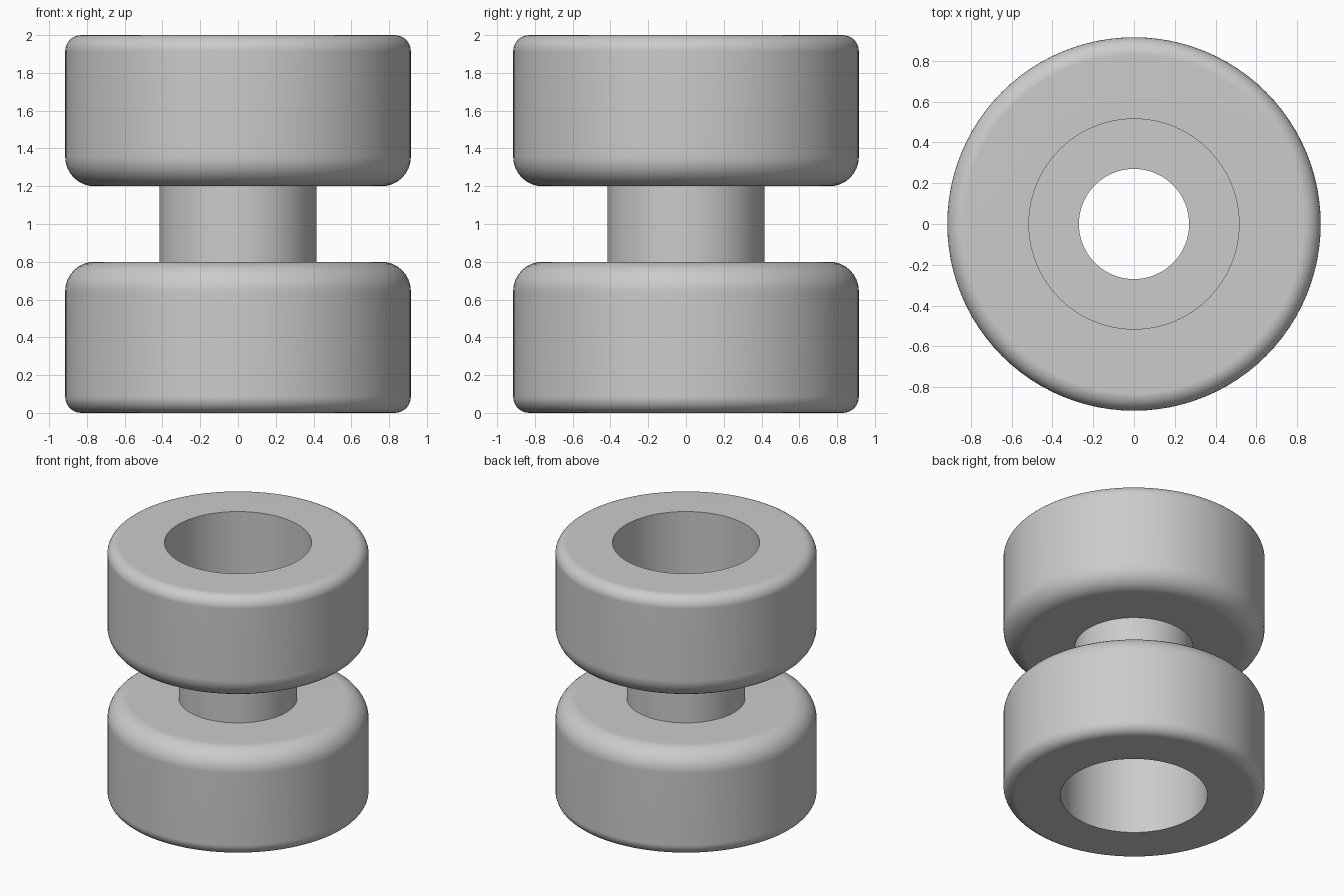
import bpy, bmesh, math
from mathutils import Vector

cube = bpy.data.objects.get("Cube")
if cube:
    bpy.data.objects.remove(cube, do_unlink=True)

WHEEL_R, HUB_R, SEAT_R, BORE_R = 0.915, 0.415, 0.515, 0.27
MID, GAP, SEAT_DEPTH = 1.0, 0.2, 0.66
INNER_FILLET, OUTER_FILLET = 0.155, 0.085
SIDES, ARC = 96, 8

grey = bpy.data.materials.new("plain_grey")
grey.use_nodes = True
colour = (0.6, 0.6, 0.6, 1)
grey.diffuse_color = colour
grey.node_tree.nodes["Principled BSDF"].inputs["Base Color"].default_value = colour


def fillet(cx, cz, radius, start):
    """Quarter arc from the start angle, counter-clockwise."""
    angles = [start + math.pi / 2 * i / ARC for i in range(ARC + 1)]
    return [(cx + radius * math.cos(a), cz + radius * math.sin(a)) for a in angles]


# Upper half of the cross-section: hub, rounded rim, bearing seat and bore
half = [(HUB_R, MID + GAP)]
half += fillet(WHEEL_R - INNER_FILLET, MID + GAP + INNER_FILLET, INNER_FILLET, -math.pi / 2)
half += fillet(WHEEL_R - OUTER_FILLET, 2 - OUTER_FILLET, OUTER_FILLET, 0)
half += [(SEAT_R, 2), (SEAT_R, 2 - SEAT_DEPTH), (BORE_R, 2 - SEAT_DEPTH)]

# Mirror it about mid height to close the loop
profile = half + [(r, 2 * MID - z) for r, z in reversed(half)]

# Revolve the section about the vertical axis
bm = bmesh.new()
verts = [bm.verts.new((r, 0, z)) for r, z in profile]
edges = [bm.edges.new((v, verts[(i + 1) % len(verts)])) for i, v in enumerate(verts)]
bmesh.ops.spin(bm, geom=verts + edges, cent=Vector(), axis=Vector((0, 0, 1)),
               angle=2 * math.pi, steps=SIDES)
bmesh.ops.remove_doubles(bm, verts=bm.verts, dist=0.0001)
bmesh.ops.recalc_face_normals(bm, faces=bm.faces)
mesh = bpy.data.meshes.new("double_roller")
bm.to_mesh(mesh)
bm.free()
mesh.materials.append(grey)

roller = bpy.data.objects.new("double_roller", mesh)
bpy.context.collection.objects.link(roller)
bpy.ops.object.select_all(action="DESELECT")
roller.select_set(True)
bpy.context.view_layer.objects.active = roller
bpy.ops.object.shade_smooth_by_angle(angle=math.radians(30))

# Keep the flat ends flat beside the fillets
weighted = roller.modifiers.new("flat_ends", "WEIGHTED_NORMAL")
weighted.keep_sharp = True
